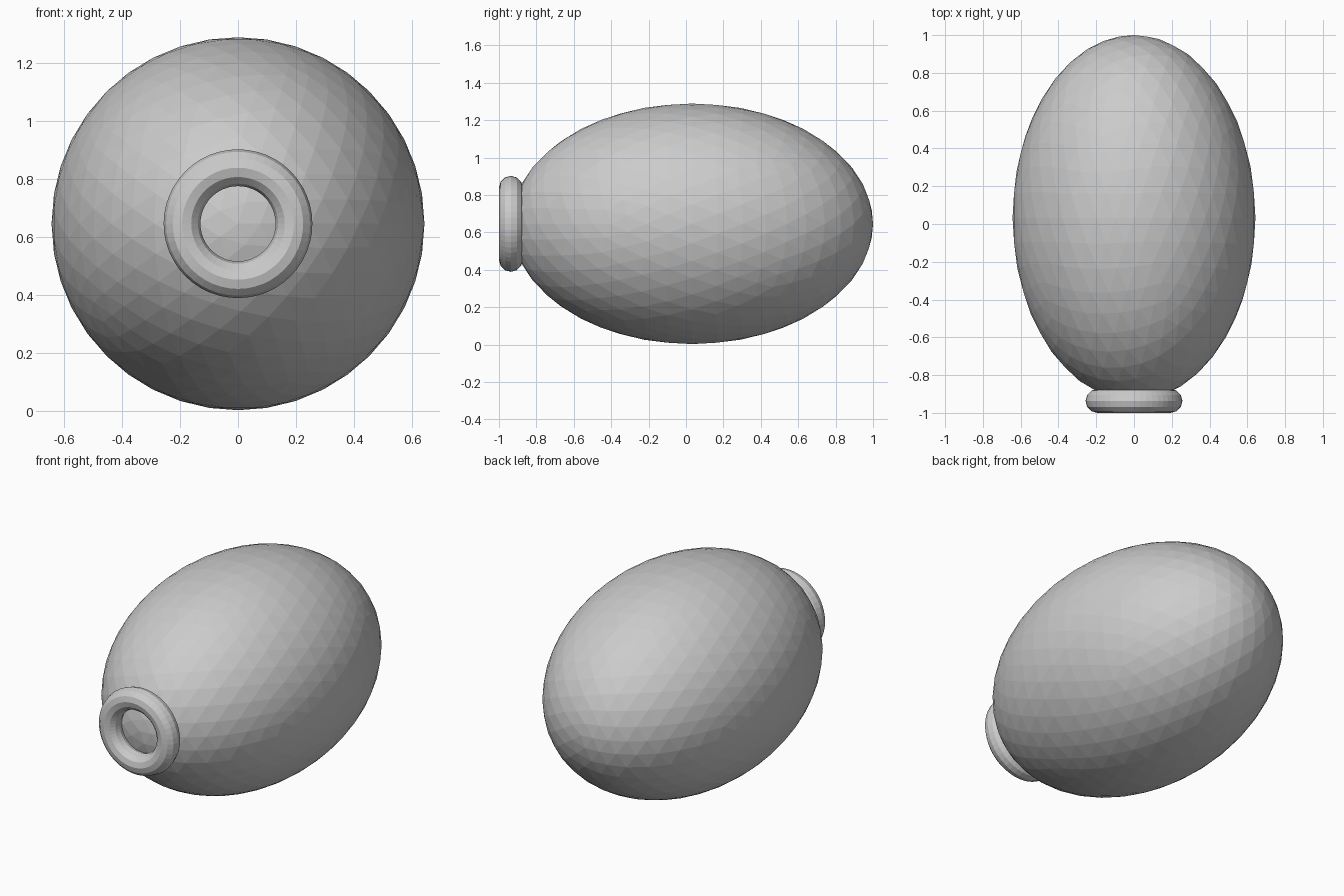
import bpy
from math import radians

if "Cube" in bpy.data.objects:
    bpy.data.objects.remove(bpy.data.objects["Cube"])

CENTER_Z = 0.646

# Faceted egg-shaped body, long axis along y
bpy.ops.mesh.primitive_ico_sphere_add(subdivisions=4, radius=1)
body = bpy.context.object
body.name = "body"
body.rotation_euler = (radians(90), 0, 0)
body.scale = (0.643, 0.643, 0.967)
body.location = (0, 0.033, CENTER_Z)
bpy.ops.object.transform_apply(location=True, rotation=True, scale=True)

# Rounded ring around the front opening
bpy.ops.mesh.primitive_torus_add(
    major_radius=0.193, minor_radius=0.0635,
    major_segments=48, minor_segments=12,
    location=(0, -0.9365, CENTER_Z), rotation=(radians(90), 0, 0))
ring = bpy.context.object
ring.name = "front_ring"
